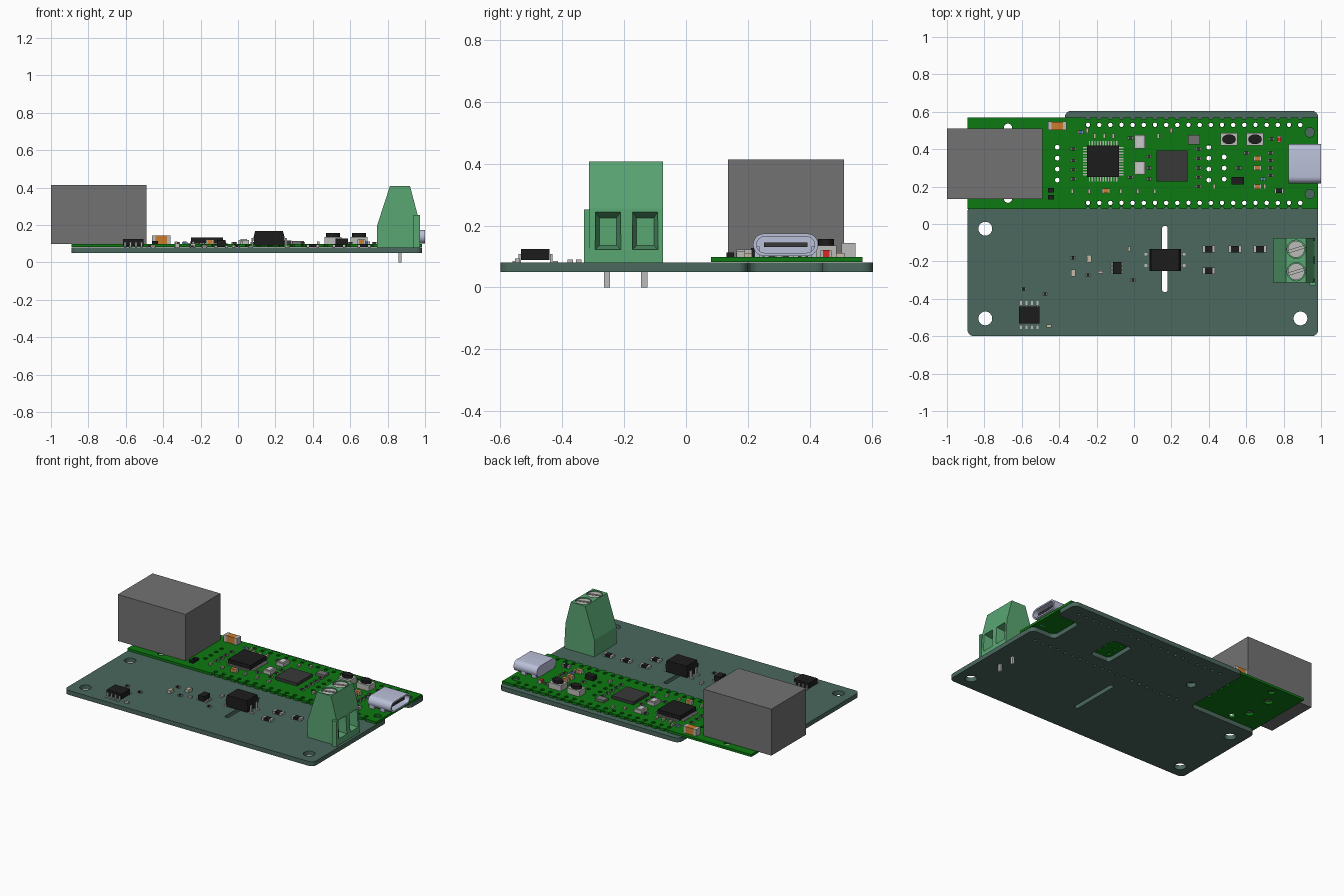
import bpy, bmesh, math
from mathutils import Matrix, Vector

if "Cube" in bpy.data.objects:
    bpy.data.objects.remove(bpy.data.objects["Cube"])

MATS = {}
COLORS = dict(board=(.07, .14, .11), green=(.004, .19, .006), terminal=(.1, .38, .17),
              metal=(.5, .5, .48), shell=(.5, .53, .7), black=(.012, .012, .012),
              dark=(.04, .04, .04), orange=(.6, .2, .03), tan=(.6, .5, .35),
              red=(.7, .02, .02), jack=(.17, .17, .17), blue=(.05, .15, .4))


def finish(bm, name, color=None, smooth=False):
    bmesh.ops.recalc_face_normals(bm, faces=bm.faces)
    me = bpy.data.meshes.new(name)
    bm.to_mesh(me)
    bm.free()
    ob = bpy.data.objects.new(name, me)
    bpy.context.collection.objects.link(ob)
    if color:
        if color not in MATS:
            MATS[color] = bpy.data.materials.new(color)
            MATS[color].diffuse_color = (*COLORS[color], 1)
        me.materials.append(MATS[color])
    if smooth:
        bpy.context.view_layer.objects.active = ob
        bpy.ops.object.select_all(action='DESELECT')
        ob.select_set(True)
        bpy.ops.object.shade_smooth_by_angle(angle=math.radians(35))
    return ob


def add_box(bm, cx, cy, z0, sx, sy, h, rot=0):
    m = (Matrix.Translation((cx, cy, z0 + h / 2)) @ Matrix.Rotation(rot, 4, 'Z')
         @ Matrix.Diagonal((sx, sy, h, 1)))
    bmesh.ops.create_cube(bm, size=1, matrix=m)


def boxes(name, items, color):
    bm = bmesh.new()
    for it in items:
        add_box(bm, *it)
    return finish(bm, name, color)


def add_cyl(bm, x, y, r, z0, z1, seg=16, sx=1):
    m = Matrix.Translation((x, y, (z0 + z1) / 2)) @ Matrix.Diagonal((sx, 1, 1, 1))
    bmesh.ops.create_cone(bm, cap_ends=True, segments=seg, radius1=r, radius2=r, depth=z1 - z0, matrix=m)


def add_prism(bm, pts, lo, hi, axis='z'):
    put = {'z': lambda u, v, w: (u, v, w), 'x': lambda u, v, w: (w, u, v), 'y': lambda u, v, w: (u, w, v)}[axis]
    a = [bm.verts.new(put(u, v, lo)) for u, v in pts]
    b = [bm.verts.new(put(u, v, hi)) for u, v in pts]
    bm.faces.new(a)
    bm.faces.new(b)
    for i in range(len(pts)):
        j = (i + 1) % len(pts)
        bm.faces.new((a[i], a[j], b[j], b[i]))


def fillet(pts, r, n=6):
    out = []
    for i, p in enumerate(pts):
        p = Vector(p)
        da = (Vector(pts[i - 1]) - p).normalized() * r
        db = (Vector(pts[(i + 1) % len(pts)]) - p).normalized() * r
        for k in range(n + 1):
            t = math.pi / 2 * k / n
            out.append(tuple(p + da + db - db * math.cos(t) - da * math.sin(t)))
    return out


def rect(x0, y0, x1, y1):
    return [(x0, y0), (x1, y0), (x1, y1), (x0, y1)]


def cut(ob, bm):
    c = finish(bm, "cutter")
    c.hide_render = True
    mod = ob.modifiers.new("cut", 'BOOLEAN')
    mod.object, mod.operation, mod.solver = c, 'DIFFERENCE', 'EXACT'
    bpy.context.view_layer.objects.active = ob
    bpy.ops.object.modifier_apply(modifier="cut")
    bpy.data.objects.remove(c)


HEADER = [(-.246 + .0597 * i, y) for i in range(20) for y in (.53, .113)]
T, G = .08, .098   # top of carrier board, top of module board

# Carrier board with notches, window, slot and mounting holes
bm = bmesh.new()
add_prism(bm, fillet([(-.89, -.6), (.985, -.6), (.985, .2), (.81, .2), (.81, .44), (.985, .44),
                      (.985, .605), (-.37, .605), (-.37, .1), (-.89, .1)], .035), .05, T)
carrier = finish(bm, "carrier_board", "board")
bm = bmesh.new()
for x, y in [(-.795, -.025), (-.795, -.505), (.89, -.505)]:
    add_cyl(bm, x, y, .037, 0, .2, 24)
add_cyl(bm, -.2, .31, .03, 0, .2)
for x, y in HEADER:
    add_cyl(bm, x, y, .012, 0, .2, 10)
add_prism(bm, fillet(rect(.37, .2, .52, .42), .02), 0, .2)
add_prism(bm, fillet(rect(.15, -.365, .18, -.01), .0149), 0, .2)
cut(carrier, bm)

# Module board with header holes and edge notches
module = boxes("module_board", [(.0475, .325, .082, 1.875, .49, .016)], "green")
bm = bmesh.new()
for x, y in HEADER:
    add_cyl(bm, x, y, .013, 0, .2, 10)
    add_cyl(bm, x, .57 if y > .3 else .08, .012, 0, .2, 10)
for i in range(4):
    add_cyl(bm, -.41, .235 + .0585 * i, .013, 0, .2, 10)
    add_cyl(bm, .4, .235 + .0585 * i, .013, 0, .2, 10)
for i in range(3):
    add_cyl(bm, .482, .24 + .059 * i, .013, 0, .2, 10)
for x, y, r in [(-.674, .515, .022), (-.674, .135, .022), (.94, .49, .025), (.94, .16, .025),
                (-.735, .23, .028), (-.735, .415, .028)]:
    add_cyl(bm, x, y, r, 0, .2)
cut(module, bm)

# Network jack
boxes("network_jack", [(-.745, .3225, G, .51, .375, .316)], "jack")


# USB socket: hollow rounded shell and tongue
def stadium(hw, hh):
    return fillet(rect(.322 - hw, .138 - hh, .322 + hw, .138 + hh), hh * .98)


bm = bmesh.new()
add_prism(bm, stadium(.105, .036), .825, 1.0, 'x')
usb = finish(bm, "usb_shell", "shell")
bm = bmesh.new()
add_prism(bm, stadium(.094, .026), .85, 1.1, 'x')
cut(usb, bm)
bpy.context.view_layer.objects.active = usb
bpy.ops.object.select_all(action='DESELECT')
usb.select_set(True)
bpy.ops.object.shade_smooth_by_angle(angle=math.radians(35))
boxes("usb_tongue", [(.915, .322, .131, .13, .14, .014)], "dark")
boxes("usb_legs", [(x, .322 + s * .092, .082, .035, .016, .05) for x in (.85, .93) for s in (-1, 1)], "shell")

# Screw terminal with wire openings, side rib, screws and pins
PY = (-.255, -.135)
bm = bmesh.new()
add_prism(bm, [(.743, T), (.968, T), (.968, .12), (.96, .255), (.92, .407), (.812, .407), (.743, .195)],
          -.313, -.075, 'y')
term = finish(bm, "terminal_body", "terminal")
bm = bmesh.new()
for y in PY:
    yc = y + .003
    add_cyl(bm, .867, y, .049, .375, .5, 24)
    a = [bm.verts.new((.99, yc + u * .045, .185 + v * .066)) for u, v in rect(-1, -1, 1, 1)]
    b = [bm.verts.new((.88, yc + u * .028, .18 + v * .045)) for u, v in rect(-1, -1, 1, 1)]
    bm.faces.new(a)
    bm.faces.new(b)
    for i in range(4):
        j = (i + 1) % 4
        bm.faces.new((a[i], a[j], b[j], b[i]))
cut(term, bm)
boxes("terminal_rib", [(.955, -.32, T, .035, .02, .172)], "terminal")
bm = bmesh.new()
for y in PY:
    add_cyl(bm, .867, y, .045, .37, .402, 24)
screws = finish(bm, "terminal_screws", "metal")
bm = bmesh.new()
for y in PY:
    add_box(bm, .867, y, .388, .12, .012, .05, .3)
cut(screws, bm)
boxes("terminal_pins", [(.865, y, 0, .016, .02, T) for y in PY], "metal")

# Integrated circuits and their leads
boxes("processor", [(-.165, .335, G + .004, .17, .17, .03)], "black")
boxes("network_chip", [(.203, .31, G, .165, .165, .02)], "dark")
boxes("serial_chip", [(-.56, -.487, .088, .112, .092, .036)], "black")
boxes("small_chips", [(-.09, -.235, .086, .045, .065, .034), (.555, .23, G, .065, .04, .03),
                      (-.445, .18, G, .032, .025, .015), (-.445, .143, G, .032, .025, .015)], "black")
bm = bmesh.new()
add_prism(bm, [(.088, .09), (.244, .09), (.25, .13), (.24, .168), (.092, .168), (.082, .13)], -.25, -.135, 'y')
finish(bm, "optocoupler", "black")
leads = []
for k in range(11):
    o = (k - 5) * .0145
    for s in (-1, 1):
        leads += [(-.165 + o, .335 + s * .096, G, .007, .024, .006), (-.165 + s * .096, .335 + o, G, .024, .007, .006)]
for k in range(4):
    for s in (-1, 1):
        x = -.56 + (k - 1.5) * .03
        leads += [(x, -.487 + s * .063, T, .011, .022, .006), (x, -.487 + s * .051, T, .011, .008, .028)]
for s in (-1, 1):
    for o in (-.03, 0.03):
        leads += [(.166 + s * .1, -.192 + o, T, .02, .014, .008), (.166 + s * .09, -.192 + o, T, .01, .014, .05)]
    leads += [(-.09 + s * .028, -.235 + o, T, .016, .01, .01) for o in (-.022, 0, .022)]
boxes("chip_leads", leads, "metal")

# Crystals, sensor can and push buttons
boxes("crystals", [(.03, .44, G, .055, .07, .022), (.03, .30, G, .055, .07, .022)], "metal")
boxes("crystal_lids", [(.03, .44, G + .02, .035, .05, .006), (.03, .30, G + .02, .035, .05, .006)], None)
boxes("sensor", [(.32, .45, G, .065, .05, .016)], "jack")
boxes("button_bodies", [(x, .453, G, .092, .068, .038) for x in (.508, .647)], "metal")
bm = bmesh.new()
for x in (.508, .647):
    add_cyl(bm, x, .453, .026, .13, .156, 20, 1.4)
finish(bm, "button_caps", "black", True)


# Two-ended surface-mount parts: coloured body with metal ends
def smd(name, items, color):
    body, ends = [], []
    for x, y, z, sx, sy, h in items:
        ax = sx > sy
        body.append((x, y, z + .001, sx * (.6 if ax else .96), sy * (.96 if ax else .6), h * .97))
        for s in (-1, 1):
            ends.append((x + s * sx * .4 * ax, y + s * sy * .4 * (not ax), z,
                         sx * (.2 if ax else 1), sy * (1 if ax else .2), h))
    boxes(name, body, color)
    boxes(name + "_ends", ends, "metal")


smd("power_resistors", [(x, y, T, .068, .036, .016) for x, y in
                        [(.4, -.134), (.54, -.134), (.674, -.134), (.4, -.25)]], "black")
smd("carrier_resistors", [(x, y, T, .027, .018, .01) for x, y in
                          [(-.325, -.18), (-.245, -.272), (-.005, -.3), (-.59, -.347), (-.476, -.374)]], "black")
smd("carrier_capacitors", [(-.24, -.187, T, .026, .04, .02), (-.325, -.262, T, .026, .04, .02),
                           (-.18, -.257, T, .026, .014, .013), (-.025, -.134, T, .014, .026, .013),
                           (-.455, -.545, T, .028, .016, .013)], "tan")
smd("large_capacitor", [(-.41, .525, G, .1, .045, .046)], "orange")
smd("orange_capacitors", [(x, y, G, .042, .026, .024) for x, y in
                          [(.66, .35), (.66, .3), (.66, .2), (-.15, .177)]], "orange")
smd("status_led", [(.775, .453, G, .022, .036, .022)], "red")
smd("diode", [(.775, .177, G, .05, .026, .02)], "black")
smd("blue_capacitors", [(-.285, .49, G, .028, .018, .012), (.69, .24, G, .028, .018, .012)], "blue")
smd("module_resistors", [(x, y, G, .028, .016, .01) for x, ys in
                         [(-.325, (.24, .29, .34, .4)), (.345, (.2, .25, .3, .35, .4)), (.73, (.26, .3, .34, .38)),
                          (.08, (.24, .3, .36)), (-.02, (.25, .46)), (.735, (.455,)), (.56, (.3,)), (.6, (.38,))]
                         for y in ys], "dark")
smd("module_capacitors", [(x, y, G, .014, .026, .013) for y, xs in
                          [(.175, (-.33, -.24, -.07, .02, .11)), (.47, (-.21, -.16, -.11, .13)), (.5, (-.25, .2)),
                           (.2, (.43, .7))] for x in xs], "tan")

for m in bpy.data.materials:
    if m.users and not m.is_grease_pencil:
        m.use_nodes = True
        m.node_tree.nodes["Principled BSDF"].inputs["Base Color"].default_value = m.diffuse_color
